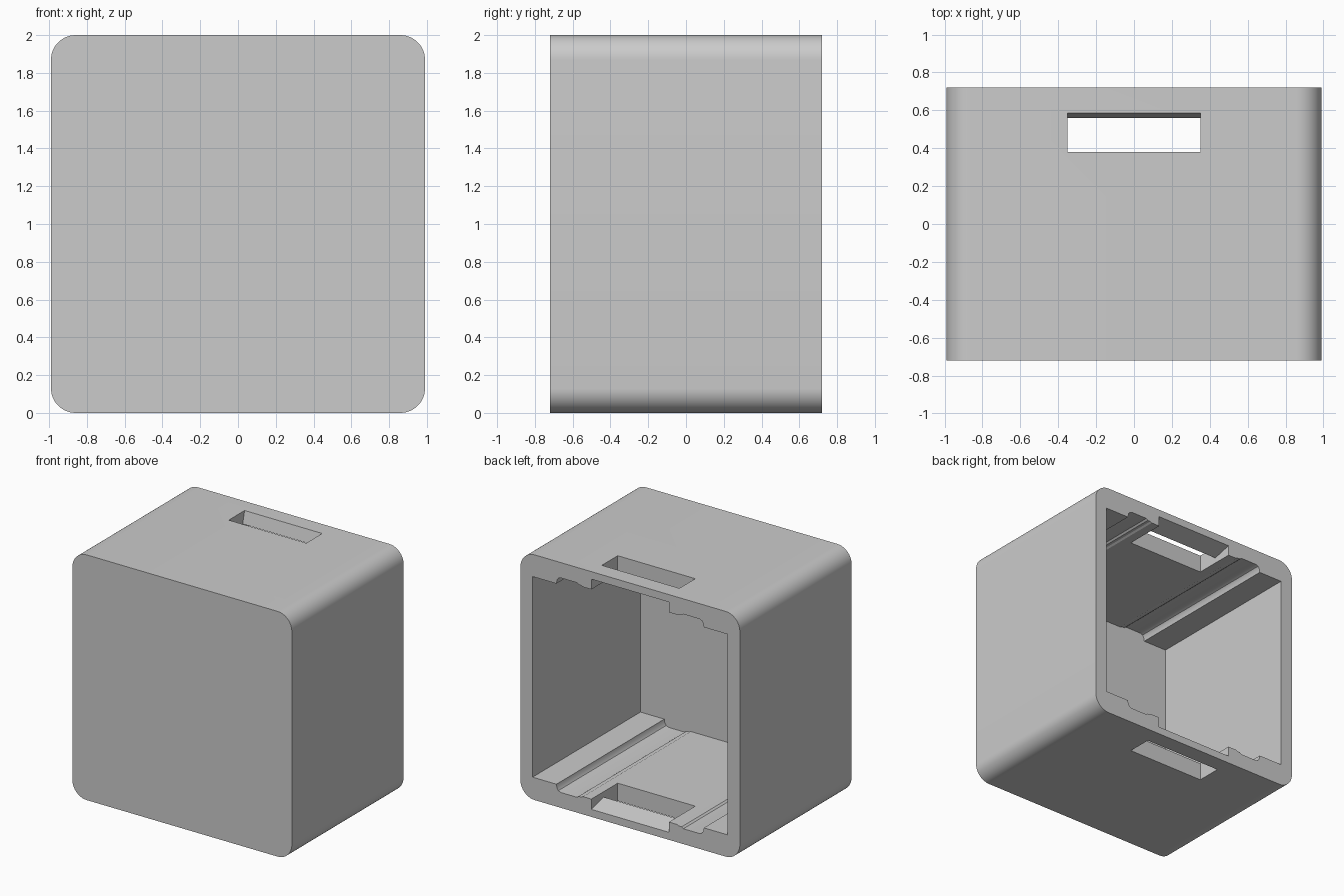
import bpy
import bmesh
import math
from mathutils import Vector

cube = bpy.data.objects.get("Cube")
if cube:
    bpy.data.objects.remove(cube, do_unlink=True)

HALF_W, HALF_D, RADIUS = 0.99, 0.72, 0.13
PANEL_Y = -0.67          # rear face of the closed front

grey = bpy.data.materials.new("plain grey")
grey.use_nodes = True
colour = (0.6, 0.6, 0.6, 1)
grey.diffuse_color = colour
grey.node_tree.nodes["Principled BSDF"].inputs["Base Color"].default_value = colour


def prism(name, outline, start, travel):
    """Extrude a closed outline; start maps 2D points into space."""
    bm = bmesh.new()
    face = bm.faces.new([bm.verts.new(start(a, b)) for a, b in outline])
    moved = bmesh.ops.extrude_face_region(bm, geom=[face], use_keep_orig=True)
    verts = [g for g in moved["geom"] if isinstance(g, bmesh.types.BMVert)]
    bmesh.ops.translate(bm, verts=verts, vec=Vector(travel))
    bmesh.ops.recalc_face_normals(bm, faces=bm.faces[:])
    mesh = bpy.data.meshes.new(name)
    bm.to_mesh(mesh)
    bm.free()
    mesh.materials.append(grey)
    obj = bpy.data.objects.new(name, mesh)
    bpy.context.collection.objects.link(obj)
    return obj


def along_y(name, outline, y0, y1):
    return prism(name, outline, lambda x, z: (x, y0, z), (0, y1 - y0, 0))


def select(obj):
    bpy.ops.object.select_all(action='DESELECT')
    obj.select_set(True)
    bpy.context.view_layer.objects.active = obj


def cut(obj, cutter):
    cutter.hide_render = True
    mod = obj.modifiers.new("cut", 'BOOLEAN')
    mod.operation = 'DIFFERENCE'
    mod.solver = 'EXACT'
    mod.object = cutter
    select(obj)
    bpy.ops.object.modifier_apply(modifier=mod.name)
    bpy.data.objects.remove(cutter, do_unlink=True)


# Rounded square outline of the case
outer = []
for i, (sx, sz) in enumerate([(1, 1), (-1, 1), (-1, -1), (1, -1)]):
    cx, cz = sx * (HALF_W - RADIUS), 1 + sz * (1 - RADIUS)
    for k in range(13):
        t = math.radians(90 * i + 7.5 * k)
        outer.append((cx + RADIUS * math.cos(t), cz + RADIUS * math.sin(t)))

# Cavity outline: stepped floor, mirrored left-right and top-bottom
quarter = [(0.88, 0.182), (0.665, 0.182), (0.66, 0.152), (0.648, 0.134),
           (0.625, 0.125), (0.48, 0.125), (0.465, 0.137), (0.44, 0.137),
           (0.425, 0.145)]
floor = quarter + [(-x, z) for x, z in reversed(quarter)]
cavity = floor + [(-x, 2 - z) for x, z in floor]

# Case walls, open at the rear
case = along_y("case_walls", outer, PANEL_Y, HALF_D)
cut(case, along_y("cavity_cutter", cavity, PANEL_Y - 0.1, HALF_D + 0.1))

# Slots through floor and roof, each with a ramp out to the rear rim
slot = [(0.38, -0.1), (0.61, -0.1), (0.56, 0.1), (0.8, 0.042),
        (0.8, 0.3), (0.38, 0.3)]
for flip in (False, True):
    side = [(y, 2 - z if flip else z) for y, z in slot]
    cut(case, prism("slot_cutter", side, lambda y, z: (-0.35, y, z), (0.7, 0, 0)))

# Closed front
front = along_y("front_panel", outer, -HALF_D, PANEL_Y)

for obj in (case, front):
    select(obj)
    bpy.ops.object.shade_smooth_by_angle(angle=math.radians(25))
